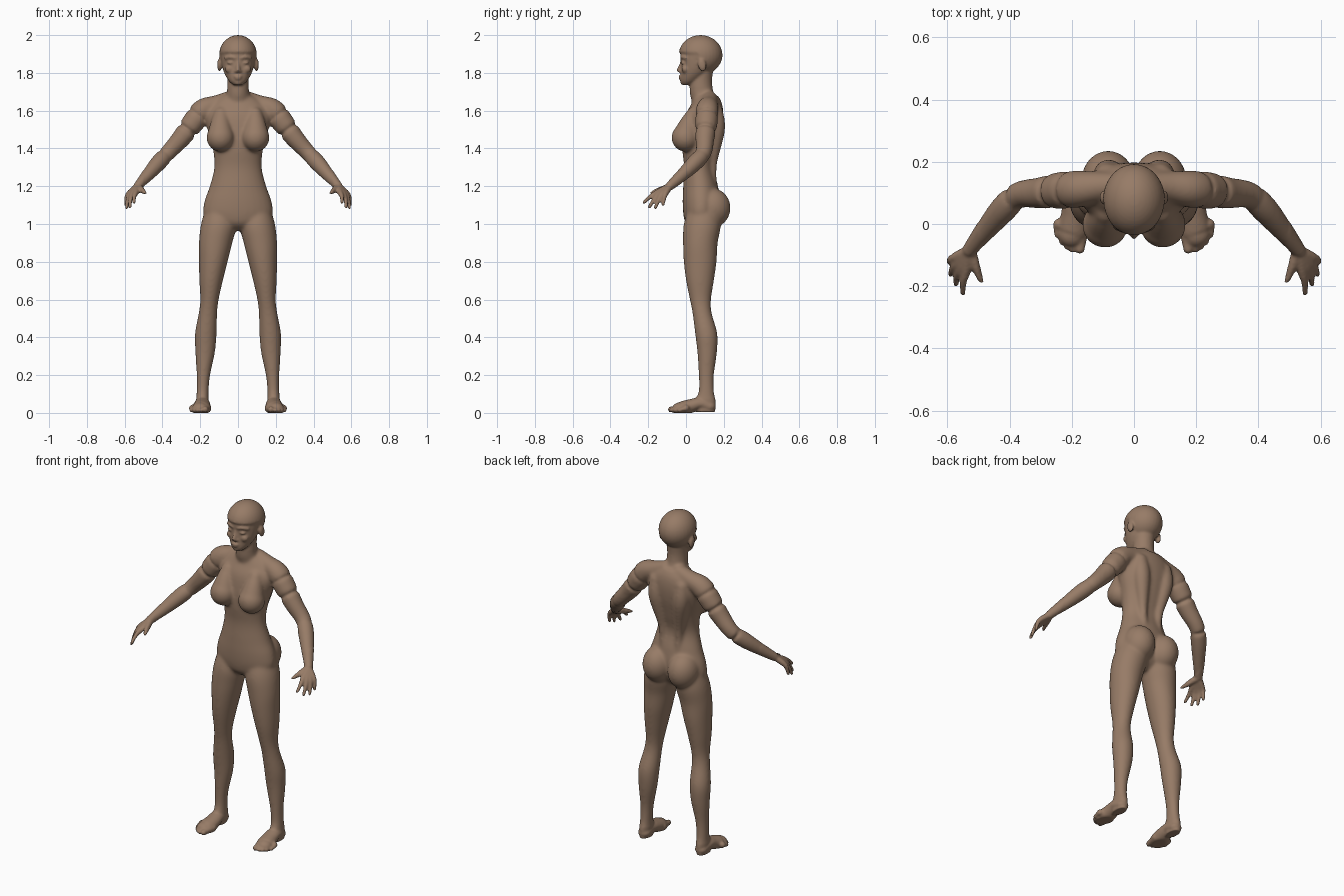
import bpy, bmesh, math
from mathutils import Vector, Matrix

cube = bpy.data.objects.get("Cube")
if cube:
    bpy.data.objects.remove(cube)

skin = bpy.data.materials.new("brown_skin")
skin.use_nodes = True
skin.diffuse_color = (0.31, 0.2, 0.135, 1)
bsdf = next(n for n in skin.node_tree.nodes if n.type == 'BSDF_PRINCIPLED')
bsdf.inputs["Base Color"].default_value = skin.diffuse_color
bsdf.inputs["Roughness"].default_value = 0.7

bm = bmesh.new()
SIDES = 28


def spline(rows, steps=5):
    """Smoothly interpolate a list of equal-length number rows."""
    out = []
    for i in range(len(rows) - 1):
        quad = [rows[max(i - 1, 0)], rows[i], rows[i + 1], rows[min(i + 2, len(rows) - 1)]]
        for s in range(steps):
            t = s / steps
            out.append([b + 0.5 * t * (c - a + t * (2*a - 5*b + 4*c - d + t * (3*(b - c) + d - a)))
                        for a, b, c, d in zip(*quad)])
    return out + [list(rows[-1])]


def skin_rings(rings):
    """Bridge rings of (centre, u axis, v axis) into a closed skin."""
    loops = []
    for c, u, v in rings:
        angles = [2 * math.pi * k / SIDES for k in range(SIDES)]
        loops.append([bm.verts.new(c + u * math.cos(a) + v * math.sin(a)) for a in angles])
    for lo, hi in zip(loops, loops[1:]):
        for k in range(SIDES):
            n = (k + 1) % SIDES
            bm.faces.new((lo[k], lo[n], hi[n], hi[k]))
    bm.faces.new(loops[0][::-1])
    bm.faces.new(loops[-1])


def stack(rows, side=1):
    """Level ovals given as z, inner x, outer x, front y, back y."""
    skin_rings([(Vector((side * (a + b) / 2, (f + k) / 2, z)),
                 Vector(((b - a) / 2, 0, 0)), Vector((0, (k - f) / 2, 0)))
                for z, a, b, f, k in spline(rows)])


def ball(c, r, side=1, tilt=0):
    m = (Matrix.Translation((side * c[0], c[1], c[2])) @ Matrix.Rotation(tilt, 4, 'X')
         @ Matrix.Diagonal((*r, 1)))
    return bmesh.ops.create_uvsphere(bm, u_segments=32, v_segments=20, radius=1, matrix=m)["verts"]


def limb(rows, side=1, flat=1):
    """Tapered round tube through x, y, z, radius, with rounded ends."""
    pts = spline(rows)
    pos = [Vector((side * p[0], p[1], p[2])) for p in pts]
    rings = []
    for i, p in enumerate(pts):
        d = (pos[min(i + 1, len(pos) - 1)] - pos[max(i - 1, 0)]).normalized()
        hint = Vector((1, 0, 0)) if abs(d.x) < 0.6 else Vector((0, 1, 0))
        u = (hint - d * hint.dot(d)).normalized()
        rings.append((pos[i], u * p[3], d.cross(u) * p[3] * flat))
    skin_rings(rings)
    for p in (rows[0], rows[-1]):
        ball(p[:3], (p[3], p[3], p[3] * flat), side)


# Torso and neck
torso = [(.965, .045, .04, .11), (1, .13, .0, .15), (1.05, .182, -.014, .17),
         (1.12, .178, -.018, .18), (1.2, .15, -.015, .17), (1.3, .126, -.01, .148),
         (1.4, .134, -.02, .17), (1.5, .162, -.015, .192), (1.58, .178, .0, .198),
         (1.64, .14, .03, .19), (1.68, .08, .045, .17)]
stack([(z, -w, w, f, b) for z, w, f, b in torso])
neck = [(1.62, .072, .04, .18), (1.69, .06, .02, .148), (1.76, .056, .022, .138), (1.85, .06, .04, .15)]
stack([(z, -w, w, f, b) for z, w, f, b in neck])

# Head with a shallow step below the hairline
face = [(1.735, .022, -.02, .03), (1.757, .048, -.03, .07), (1.8, .073, -.029, .12),
        (1.85, .087, -.027, .15), (1.9, .09, -.029, .17), (1.94, .07, -.01, .15)]
stack([(z, -w, w, f, b) for z, w, f, b in face])
for v in ball((0, .077, 1.895), (.1, .116, .105)):
    if v.co.z < 1.905 and v.co.y < .06:
        v.co.y = .06 + .86 * (v.co.y - .06)
        v.co.x *= .94

# Nose, lips and chin
limb([(0, -.02, 1.868, .008), (0, -.028, 1.84, .009), (0, -.037, 1.815, .012)])
ball((0, -.028, 1.781), (.023, .013, .006))
ball((0, -.026, 1.769), (.02, .013, .006))
ball((0, -.012, 1.75), (.022, .018, .015))

for s in (1, -1):
    # Face halves and ears
    ball((.012, -.03, 1.808), (.009, .01, .007), s)
    ball((.039, -.012, 1.853), (.019, .015, .009), s)
    limb([(.014, -.024, 1.878, .008), (.04, -.019, 1.884, .009), (.066, .0, 1.878, .008)], s)
    ball((.045, -.002, 1.82), (.024, .022, .022), s)
    ball((.098, .085, 1.842), (.012, .022, .035), s, .2)

    # Chest, back and seat masses
    limb([(.09, .04, 1.58, .04), (.092, .02, 1.53, .055), (.093, -.003, 1.457, .074)], s)
    limb([(.05, .145, 1.2, .02), (.055, .14, 1.32, .025), (.08, .16, 1.5, .047), (.085, .155, 1.6, .04)], s)
    ball((.083, .137, 1.085), (.087, .099, .105), s)

    # Shoulder and arm
    limb([(.045, .125, 1.665, .04), (.115, .12, 1.632, .05), (.185, .112, 1.603, .06),
          (.235, .108, 1.54, .06), (.3, .1, 1.455, .051), (.37, .093, 1.378, .043),
          (.42, .048, 1.325, .044), (.475, -.017, 1.262, .035), (.528, -.083, 1.203, .024)], s)

    # Hand: knuckle and fingertip of each finger, then the thumb
    fingers = [((.54, -.15, 1.168), (.55, -.222, 1.115)),
               ((.556, -.142, 1.162), (.573, -.194, 1.09)),
               ((.568, -.127, 1.16), (.59, -.162, 1.087)),
               ((.577, -.108, 1.162), (.595, -.122, 1.103))]
    for k, t in fingers:
        mid = [(a + b) / 2 for a, b in zip(k, t)]
        limb([(.53, -.085, 1.2, .018), (*k, .0155), (mid[0] + .004, mid[1], mid[2] + .005, .0115), (*t, .009)], s)
    limb([(.527, -.09, 1.195, .019), (.508, -.137, 1.18, .016), (.489, -.187, 1.163, .01)], s)

    # Leg
    stack([(1.1, .03, .165, .02, .17), (1, .008, .196, -.012, .185), (.9, .03, .207, -.016, .168),
           (.8, .055, .207, -.012, .162), (.7, .08, .205, 0, .148), (.6, .102, .2, .02, .133),
           (.53, .11, .208, .034, .136), (.42, .113, .228, .048, .166), (.32, .122, .226, .06, .164),
           (.2, .147, .219, .067, .148), (.12, .155, .219, .067, .148),
           (.06, .155, .222, .05, .157), (.005, .16, .22, .05, .155)], s)

    # Foot and toes
    limb([(.189, .122, .034, .036), (.19, .075, .05, .04), (.19, .03, .038, .045),
          (.195, -.015, .023, .05), (.2, -.03, .02, .045)], s, .8)
    limb([(.164, -.01, .024, .024), (.17, -.05, .02, .018), (.174, -.08, .018, .016)], s)
    for i in range(4):
        x, tip = .198 + .0165 * i, -.083 + .004 * i * (i + 1)
        limb([(x - .006, .0, .025, .018), (x, tip + .03, .023, .012), (x, tip, .014, .01)], s)

for v in bm.verts:
    v.co.z = max(v.co.z, 0)
bmesh.ops.recalc_face_normals(bm, faces=bm.faces)
mesh = bpy.data.meshes.new("body")
bm.to_mesh(mesh)
bm.free()
body = bpy.data.objects.new("body", mesh)
bpy.context.scene.collection.objects.link(body)

# Fuse all masses into one skin
fuse = body.modifiers.new("fuse", 'REMESH')
fuse.mode = 'VOXEL'
fuse.voxel_size = 0.006
fused = bpy.data.meshes.new_from_object(body.evaluated_get(bpy.context.evaluated_depsgraph_get()))
body.modifiers.clear()
body.data = fused
bpy.data.meshes.remove(mesh)
fused.name = "body"
fused.materials.clear()
fused.materials.append(skin)
fused.polygons.foreach_set("use_smooth", [True] * len(fused.polygons))

# Blend the large joints strongly, the fine features lightly
joints = body.vertex_groups.new(name="joints")
joints.add([v.index for v in fused.vertices
            if .08 < v.co.z < 1.72 and abs(v.co.x) < .5], 1, 'REPLACE')
for name, count, group in (("blend_joints", 28, "joints"), ("soften", 4, "")):
    mod = body.modifiers.new(name, 'SMOOTH')
    mod.factor = 0.5
    mod.iterations = count
    mod.vertex_group = group
